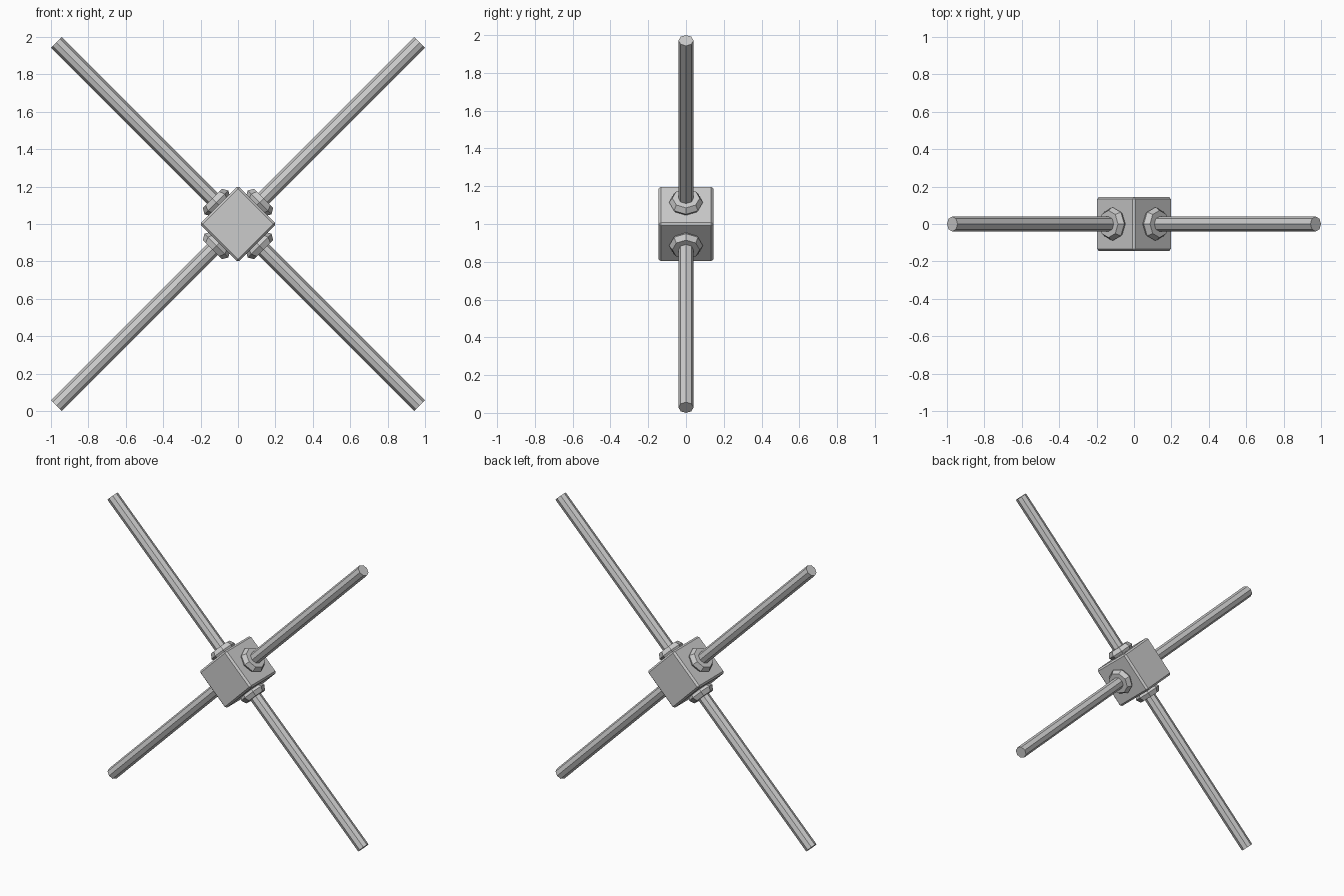
import bpy
from math import radians
from mathutils import Matrix, Vector

if "Cube" in bpy.data.objects:
    bpy.data.objects.remove(bpy.data.objects["Cube"])

CENTRE = Matrix.Translation((0, 0, 1))


def place(name, matrix):
    ob = bpy.context.object
    ob.name = name
    ob.matrix_world = matrix
    return ob


# bevelled hub block, turned onto its edge
bpy.ops.mesh.primitive_cube_add(size=0.29)
hub = place("hub_block", CENTRE @ Matrix.Rotation(radians(45), 4, 'Y'))
bevel = hub.modifiers.new("edge_chamfer", 'BEVEL')
bevel.width = 0.012
bevel.segments = 1

# four diagonal arms, each with a faceted collar where it meets the hub
for i, label in enumerate(("upper_right", "lower_right", "lower_left", "upper_left")):
    spin = CENTRE @ Matrix.Rotation(radians(45 + 90 * i), 4, 'Y')

    inner, outer = 0.12, 1.374
    bpy.ops.mesh.primitive_cylinder_add(vertices=8, radius=0.04, depth=outer - inner)
    place("arm_" + label, spin @ Matrix.Translation((0, 0, (inner + outer) / 2)))

    bpy.ops.mesh.primitive_torus_add(major_segments=8, minor_segments=6,
                                     major_radius=0.055, minor_radius=0.035)
    place("collar_" + label, spin @ Matrix.Translation((0, 0, 0.163)))
